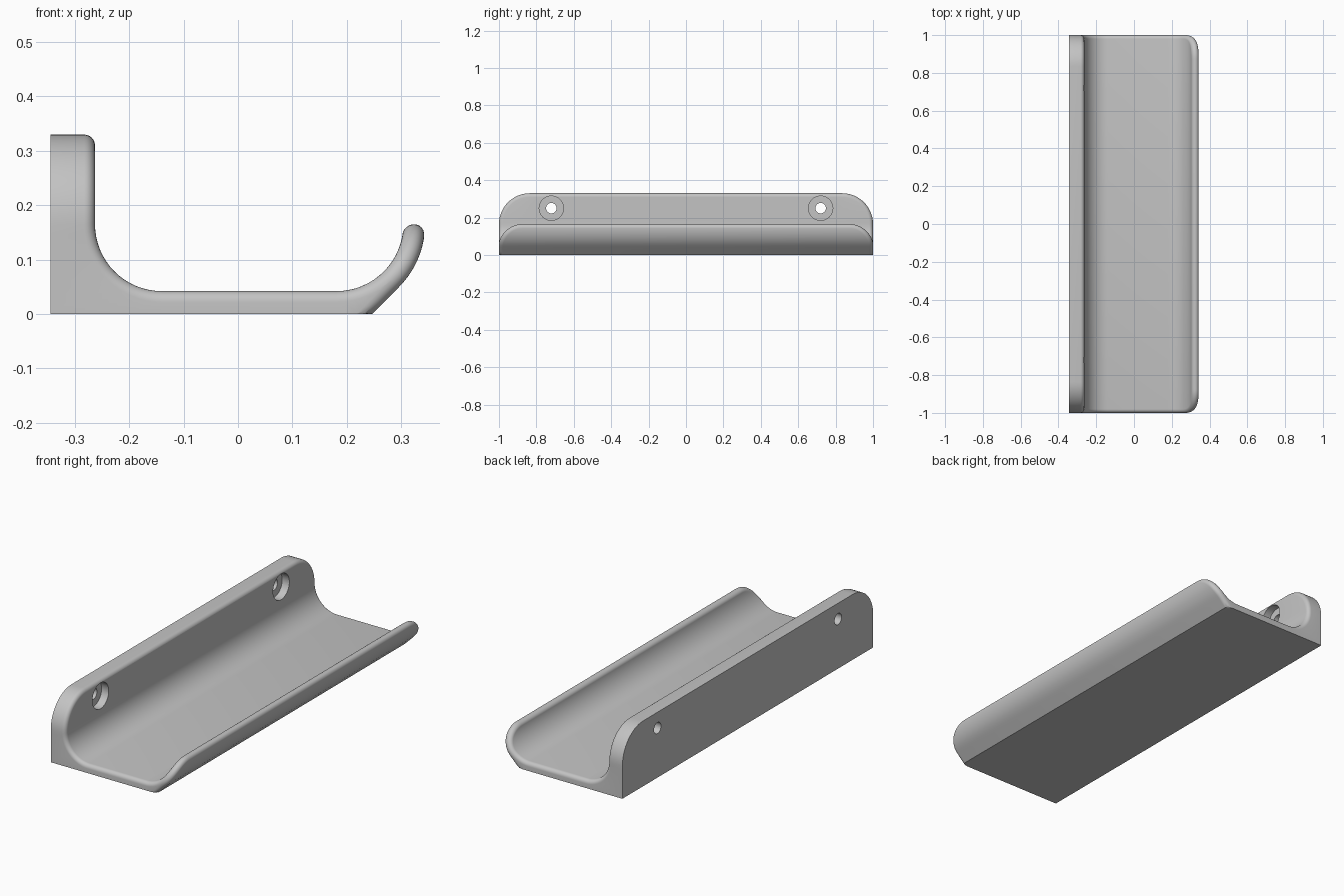
import bpy, bmesh, math

if "Cube" in bpy.data.objects:
    bpy.data.objects.remove(bpy.data.objects["Cube"])

# Main dimensions
F = 0.02                                  # edge rounding radius
R_BACK, R_LIP = 0.165, 0.125              # end corner radii of back plate and lip
R_IN, R_MID, R_OUT = 0.123, 0.143, 0.163  # inner, middle and outer trough radii
CZ, CX_BACK, CX_LIP = 0.165, -0.14, 0.181 # centres of the two trough curves
X_REAR, TOP = -0.345, 0.33

# Distance along the section: plate, curve, floor, lip
S_A = TOP - CZ
S_B = S_A + R_IN * math.pi / 2
S_C = S_B + CX_LIP - CX_BACK
S_D = S_C + R_MID * math.pi / 2


def inner(s, e):
    """Point on the trough surface, sunk by e."""
    if s <= S_A:
        return CX_BACK - R_IN - e, TOP - s
    if s <= S_B:
        a = math.pi + (s - S_A) / R_IN
        return CX_BACK + (R_IN + e) * math.cos(a), CZ + (R_IN + e) * math.sin(a)
    if s <= S_C:
        return CX_BACK + s - S_B, CZ - R_IN - e
    a = (s - S_D) / R_MID
    return CX_LIP + (R_IN + e) * math.cos(a), CZ + (R_IN + e) * math.sin(a)


def outer(s, e):
    """Point on the rear, underside, chamfer and lip outside."""
    if s <= S_A:
        return X_REAR, TOP - s
    if s <= S_B:
        t = 2 * (s - S_A) / (S_B - S_A)
        if t <= 1:
            return X_REAR, CZ * (1 - t)
        return X_REAR + (CX_BACK - X_REAR) * (t - 1), 0
    if s <= S_C:
        return CX_BACK + s - S_B, 0
    a = (s - S_D) / R_MID
    r = R_OUT - e
    if a < -math.pi / 4:
        r = min(CZ / -math.sin(a), r / math.cos(a + math.pi / 4))
    return CX_LIP + r * math.cos(a), CZ + r * math.sin(a)


def outline(d):
    """Rounded outline of the unrolled sheet, inset by d."""
    n = 14
    pts = []
    for i in range(n + 1):
        p = math.pi / 2 * i / n
        pts.append((R_BACK - (R_BACK - d) * math.cos(p),
                    1 - R_BACK + (R_BACK - d) * math.sin(p)))
    rows = [S_A + (S_B - S_A) * i / 16 for i in range(1, 17)] + [S_C]
    rows += [S_C + math.radians(90 + a) * R_MID
             for a in (-84, -77.3, -72.5, -68.35, -62, -56)]
    pts += [(s, 1 - d) for s in rows]
    for i in range(n + 1):
        p = math.pi / 2 * i / n
        pts.append((S_D - R_LIP + (R_LIP - d) * math.sin(p),
                    1 - R_LIP + (R_LIP - d) * math.cos(p)))
    return pts + [(s, -y) for s, y in reversed(pts)]


def build_holder():
    bm = bmesh.new()

    def ring(surface, theta):
        d, e = F * (1 - math.cos(theta)), F * (1 - math.sin(theta))
        loop = []
        for s, y in outline(d):
            x, z = surface(s, e)
            loop.append(bm.verts.new((x, y, z)))
        return loop

    steps = [math.pi / 2 * k / 6 for k in range(7)]
    rings = [ring(outer, t) for t in reversed(steps)]
    rings += [ring(inner, t) for t in steps]
    n = len(rings[0])
    # Rounded rim and end faces
    for a, b in zip(rings, rings[1:]):
        for i in range(n):
            j = (i + 1) % n
            bm.faces.new((a[i], a[j], b[j], b[i]))
    # Long strips across both surfaces
    for r in (rings[0], rings[-1]):
        for i in range(n // 2 - 1):
            bm.faces.new((r[i], r[i + 1], r[n - 2 - i], r[n - 1 - i]))
    bmesh.ops.remove_doubles(bm, verts=bm.verts[:], dist=0.00005)
    bmesh.ops.recalc_face_normals(bm, faces=bm.faces[:])
    mesh = bpy.data.meshes.new("wall_tray")
    bm.to_mesh(mesh)
    bm.free()
    obj = bpy.data.objects.new("wall_tray", mesh)
    bpy.context.collection.objects.link(obj)
    return obj


def drill(obj, y, radius, x0, x1):
    """Cut a round hole along x through the back plate."""
    bpy.ops.mesh.primitive_cylinder_add(
        vertices=40, radius=radius, depth=x1 - x0,
        location=((x0 + x1) / 2, y, 0.25), rotation=(0, math.pi / 2, 0))
    cutter = bpy.context.object
    cutter.name = "hole_cutter"
    cutter.hide_render = True
    mod = obj.modifiers.new("hole", 'BOOLEAN')
    mod.operation, mod.solver, mod.object = 'DIFFERENCE', 'EXACT', cutter
    bpy.context.view_layer.objects.active = obj
    bpy.ops.object.modifier_apply(modifier=mod.name)
    bpy.data.objects.remove(cutter)


tray = build_holder()

# Counterbored screw holes
for side in (-1, 1):
    drill(tray, side * 0.72, 0.065, -0.303, -0.2)
    drill(tray, side * 0.72, 0.028, -0.4, -0.2)

grey = bpy.data.materials.new("grey")
grey.diffuse_color = (0.55, 0.55, 0.55, 1)
grey.use_nodes = True
grey.node_tree.nodes["Principled BSDF"].inputs["Base Color"].default_value = grey.diffuse_color
tray.data.materials.clear()
tray.data.materials.append(grey)

bpy.ops.object.select_all(action='DESELECT')
tray.select_set(True)
bpy.context.view_layer.objects.active = tray
bpy.ops.object.shade_smooth_by_angle(angle=math.radians(30))
